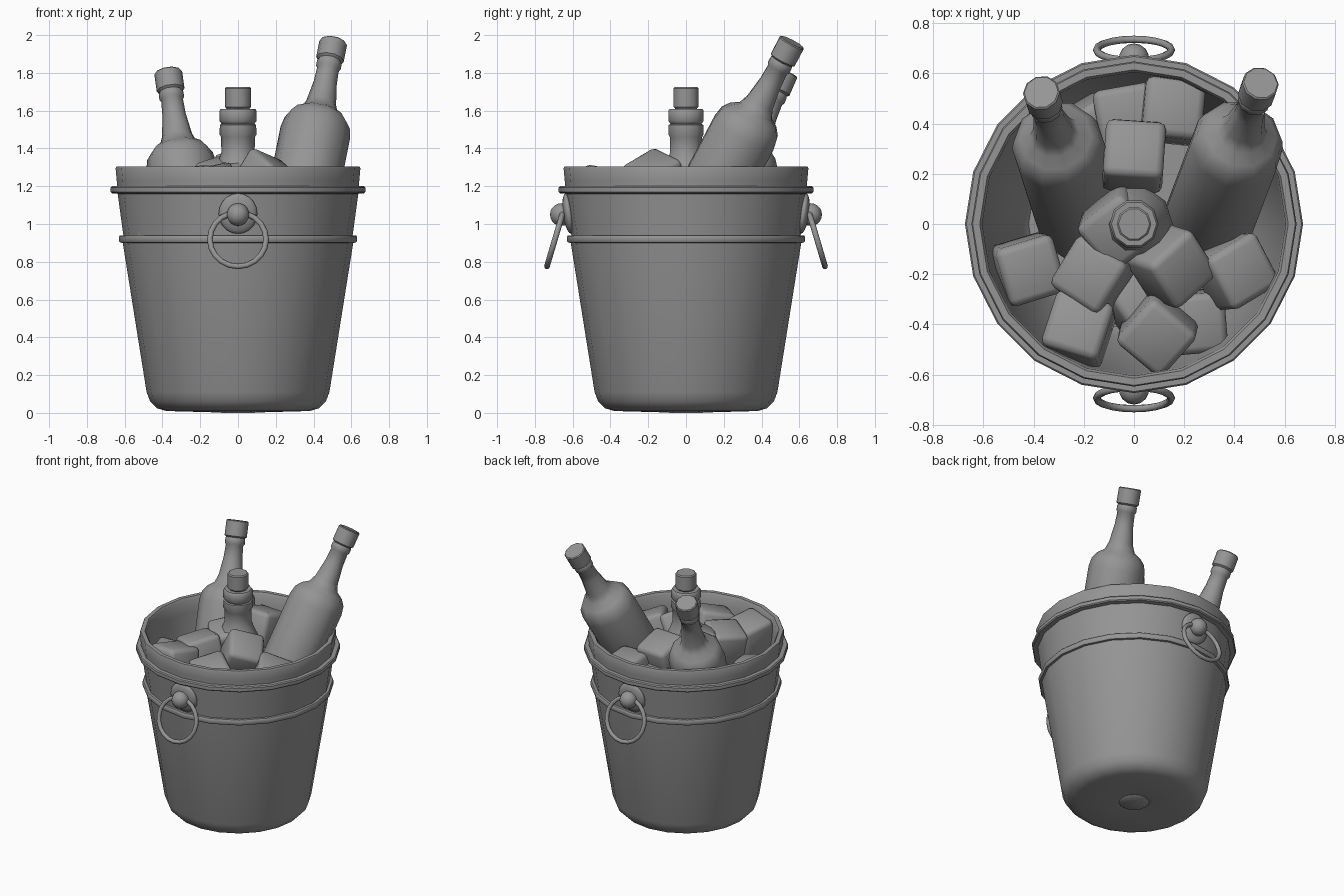
import bpy, bmesh, math
from mathutils import Vector, Euler, Matrix

cube = bpy.data.objects.get("Cube")
if cube:
    bpy.data.objects.remove(cube, do_unlink=True)

GREY = (0.3, 0.3, 0.3, 1)
mat = bpy.data.materials.new("plain_grey")
mat.use_nodes = True
mat.diffuse_color = GREY
mat.node_tree.nodes["Principled BSDF"].inputs["Base Color"].default_value = GREY


def finish(name, bm, matrix=Matrix(), angle=40):
    """Turn a bmesh into a smooth-shaded object with the shared material."""
    bmesh.ops.recalc_face_normals(bm, faces=bm.faces)
    bm.transform(matrix)
    mesh = bpy.data.meshes.new(name)
    bm.to_mesh(mesh)
    bm.free()
    mesh.materials.append(mat)
    obj = bpy.data.objects.new(name, mesh)
    bpy.context.collection.objects.link(obj)
    bpy.ops.object.select_all(action="DESELECT")
    obj.select_set(True)
    bpy.context.view_layer.objects.active = obj
    bpy.ops.object.shade_smooth_by_angle(angle=math.radians(angle))
    return obj


def lathe(name, profile, sides, matrix=Matrix()):
    """Spin (radius, height) points round z; radius 0 closes the end."""
    bm = bmesh.new()
    rings = []
    for r, z in profile:
        if r == 0:
            rings.append([bm.verts.new((0, 0, z))] * sides)
        else:
            turns = [2 * math.pi * i / sides for i in range(sides)]
            rings.append([bm.verts.new((r * math.cos(t), r * math.sin(t), z)) for t in turns])
    for low, high in zip(rings, rings[1:]):
        for i in range(sides):
            j = (i + 1) % sides
            corners = dict.fromkeys((low[i], low[j], high[j], high[i]))
            bm.faces.new(list(corners))
    return finish(name, bm, matrix)


def torus(name, major, minor, matrix, around=20, across=8):
    bm = bmesh.new()
    grid = []
    for i in range(around):
        a = 2 * math.pi * i / around
        row = []
        for k in range(across):
            b = 2 * math.pi * k / across
            r = major + minor * math.cos(b)
            row.append(bm.verts.new((r * math.cos(a), r * math.sin(a), minor * math.sin(b))))
        grid.append(row)
    for i in range(around):
        for k in range(across):
            n, m = (i + 1) % around, (k + 1) % across
            bm.faces.new((grid[i][k], grid[n][k], grid[n][m], grid[i][m]))
    return finish(name, bm, matrix, 60)


def ball(name, matrix):
    bm = bmesh.new()
    bmesh.ops.create_uvsphere(bm, u_segments=14, v_segments=10, radius=1)
    return finish(name, bm, matrix, 60)


# Bucket: outside from the base up to the lip, then down the inside
lathe("bucket", [
    (0, 0), (0.09, 0), (0.1, 0.008), (0.13, 0.003), (0.38, 0.01), (0.43, 0.025),
    (0.465, 0.06), (0.484, 0.11), (0.61, 0.9),
    (0.625, 0.902), (0.63, 0.91), (0.63, 0.933), (0.625, 0.94), (0.607, 0.94),
    (0.637, 1.16), (0.668, 1.163), (0.674, 1.17), (0.674, 1.193), (0.668, 1.2),
    (0.64, 1.2), (0.642, 1.23), (0.648, 1.295), (0.643, 1.305),
    (0.615, 1.305), (0.605, 1.29), (0.6, 1.2), (0.46, 0.12), (0.42, 0.07), (0, 0.07)], 20)

# Ring handles on front and back
for label, turn in (("front", 0), ("back", math.pi)):
    spin = Matrix.Rotation(turn, 4, "Z")
    plate = Matrix.Translation((0, -0.622, 1.055)) @ Matrix.Rotation(math.radians(8), 4, "X")
    ball(label + "_handle_plate", spin @ plate @ Matrix.Diagonal((0.105, 0.03, 0.108, 1)))
    ball(label + "_handle_knob", spin @ Matrix.Translation((0, -0.66, 1.05)) @ Matrix.Scale(0.06, 4))
    tilt = Matrix.Rotation(math.radians(90 - 16.5), 4, "X")
    torus(label + "_handle_ring", 0.149, 0.015, spin @ Matrix.Translation((0, -0.694, 0.918)) @ tilt)

# Two leaning bottles, profile measured down from the cap top
BOTTLE = [
    (0, 0), (0.068, 0), (0.074, -0.006), (0.074, -0.105), (0.068, -0.11), (0.062, -0.115),
    (0.066, -0.125), (0.066, -0.155), (0.058, -0.165), (0.062, -0.25), (0.08, -0.37),
    (0.1, -0.42), (0.145, -0.45), (0.175, -0.49), (0.187, -0.55), (0.187, -1.25),
    (0.17, -1.29), (0, -1.29)]
for name, top, lean in (("left_bottle", (0.505, 0.562, 1.963), (0.2, 0.53, 1)),
                        ("right_bottle", (-0.37, 0.525, 1.805), (-0.14, 0.44, 1))):
    swing = Vector((0, 0, 1)).rotation_difference(Vector(lean)).to_matrix().to_4x4()
    lathe(name, BOTTLE, 10, Matrix.Translation(top) @ swing)

# Upright bottle in the middle
lathe("middle_bottle", [
    (0, 1.725), (0.062, 1.725), (0.069, 1.718), (0.069, 1.62), (0.06, 1.61),
    (0.09, 1.61), (0.098, 1.6), (0.098, 1.545), (0.09, 1.535), (0.086, 1.53),
    (0.096, 1.525), (0.098, 1.475), (0.09, 1.46), (0.088, 1.38), (0.105, 1.33),
    (0.145, 1.25), (0.155, 1.18), (0.155, 0.5), (0, 0.5)], 10)

# Ice cubes: centre, then rotation in degrees
ICE = [
    ((0.15, 0.45, 1.14), (-8, 5, -6)),
    ((-0.03, 0.43, 1.08), (0, 0, 10)),
    ((0.0, 0.27, 1.23), (-18, 0, -4)),
    ((-0.06, -0.01, 1.22), (10, -14, 38)),
    ((-0.16, -0.2, 1.18), (8, -10, -33)),
    ((-0.425, -0.18, 1.02), (6, 8, 17)),
    ((-0.22, -0.42, 1.17), (-10, -6, -17)),
    ((0.095, -0.43, 1.15), (14, 8, -40)),
    ((0.4, -0.19, 1.13), (10, 20, 31)),
    ((0.145, -0.165, 1.225), (28, 18, 42)),
    ((0.24, -0.39, 1.0), (5, 5, 5)),
    ((-0.18, 0.36, 1.02), (10, 0, 30)),
    ((0.03, -0.31, 1.0), (0, 12, 35)),
]
for n, (spot, turn) in enumerate(ICE, 1):
    bm = bmesh.new()
    bmesh.ops.create_cube(bm, size=0.24)
    bmesh.ops.bevel(bm, geom=bm.edges[:], offset=0.03, segments=2, profile=0.5, affect="EDGES")
    rot = Euler([math.radians(a) for a in turn]).to_matrix().to_4x4()
    finish(f"ice_cube_{n}", bm, Matrix.Translation(spot) @ rot, 50)
